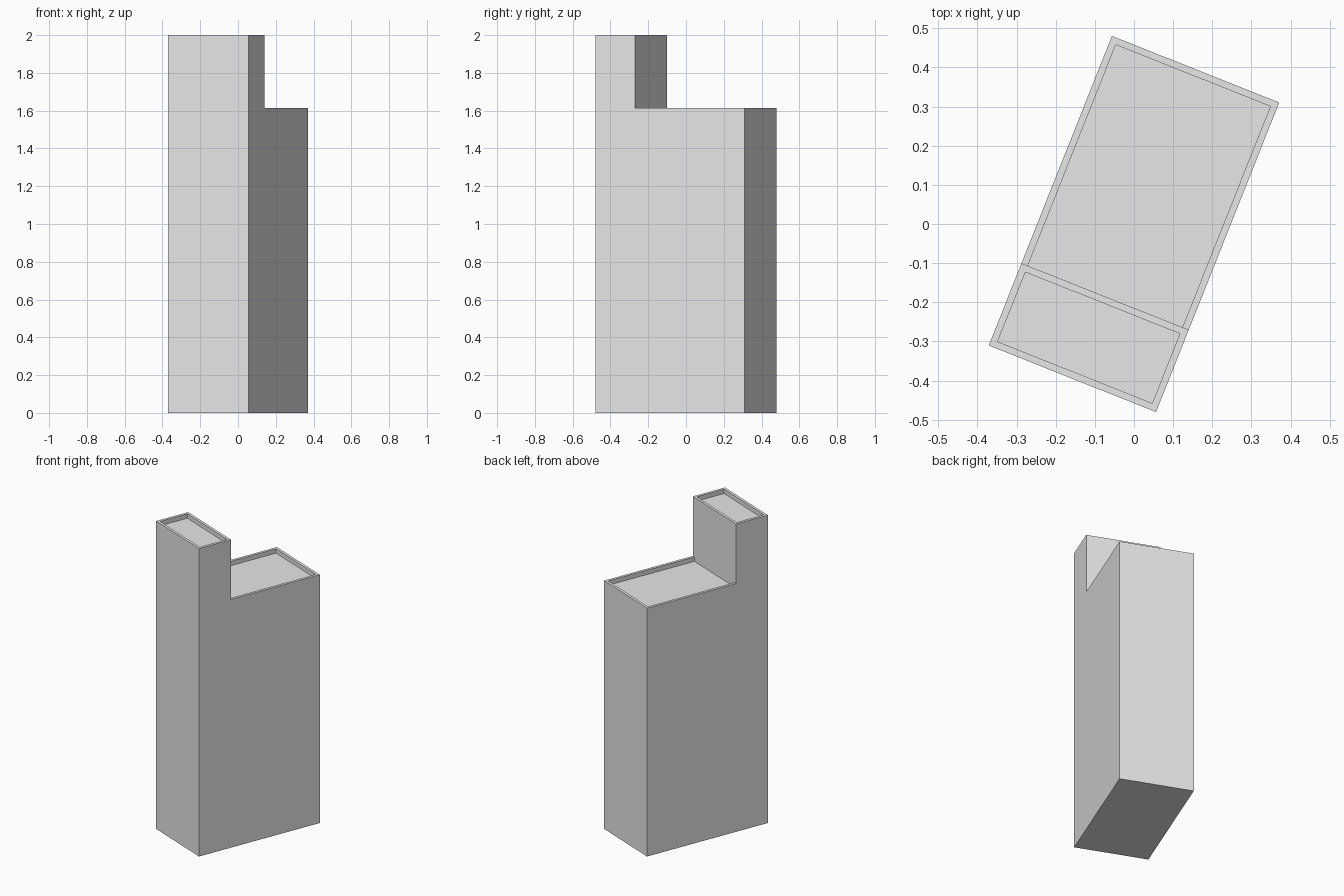
import bpy
import bmesh
import math
from mathutils import Matrix

if "Cube" in bpy.data.objects:
    bpy.data.objects.remove(bpy.data.objects["Cube"], do_unlink=True)

# Overall dimensions
WIDTH, LENGTH = 0.46, 0.851
TOWER = 0.226            # depth of the tall front part
LOW, HIGH = 1.613, 2.0   # roof edge heights
WALL, SINK = 0.0175, 0.028
TURN = Matrix.Rotation(math.radians(-21.7), 4, "Z")

grey = bpy.data.materials.new("light grey")
grey.use_nodes = True
grey.diffuse_color = (0.8, 0.8, 0.8, 1)
grey.node_tree.nodes["Principled BSDF"].inputs["Base Color"].default_value = (0.8, 0.8, 0.8, 1)

# Stepped side profile (y, z), extruded across the width
front, back = -LENGTH / 2, LENGTH / 2
step = front + TOWER
profile = [(front, 0), (back, 0), (back, LOW), (step, LOW), (step, HIGH), (front, HIGH)]
bm = bmesh.new()
side = bm.faces.new([bm.verts.new((-WIDTH / 2, y, z)) for y, z in profile])
extruded = bmesh.ops.extrude_face_region(bm, geom=[side])["geom"]
bmesh.ops.translate(bm, vec=(WIDTH, 0, 0),
                    verts=[v for v in extruded if isinstance(v, bmesh.types.BMVert)])
bmesh.ops.recalc_face_normals(bm, faces=bm.faces)
mesh = bpy.data.meshes.new("building_block")
bm.to_mesh(mesh)
bm.free()
building = bpy.data.objects.new("building_block", mesh)
bpy.context.collection.objects.link(building)
mesh.materials.append(grey)


def sink_roof(name, y0, y1, top):
    """Cut a shallow recess that leaves a thin parapet around a flat roof."""
    cut = bmesh.new()
    bmesh.ops.create_cube(cut, size=1)
    height = 0.1
    bmesh.ops.scale(cut, vec=(WIDTH - 2 * WALL, y1 - y0, height), verts=cut.verts)
    bmesh.ops.translate(cut, vec=(0, (y0 + y1) / 2, top - SINK + height / 2), verts=cut.verts)
    data = bpy.data.meshes.new(name)
    cut.to_mesh(data)
    cut.free()
    data.materials.append(grey)
    cutter = bpy.data.objects.new(name, data)
    bpy.context.collection.objects.link(cutter)
    mod = building.modifiers.new(name, "BOOLEAN")
    mod.operation, mod.solver, mod.object = "DIFFERENCE", "EXACT", cutter
    return cutter


# Recessed roofs; the lower one runs right up to the tower wall
cutters = [sink_roof("tower_roof_cutter", front + WALL, step - WALL, HIGH),
           sink_roof("lower_roof_cutter", step, back - WALL, LOW)]

# Apply the cuts, drop the cutters and turn the building
bpy.context.view_layer.objects.active = building
for name in [m.name for m in building.modifiers]:
    bpy.ops.object.modifier_apply(modifier=name)
for cutter in cutters:
    bpy.data.objects.remove(cutter, do_unlink=True)
building.data.transform(TURN)
